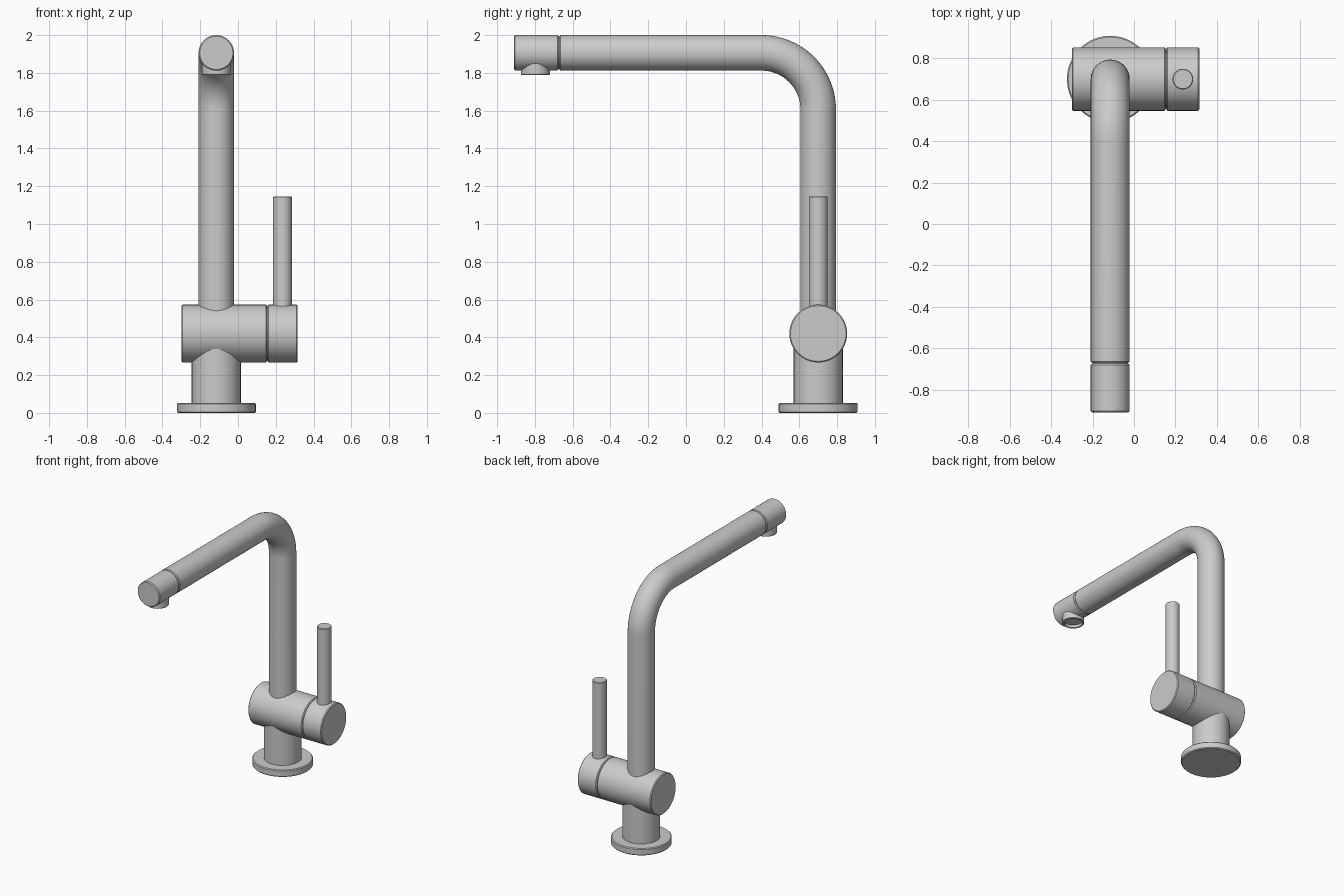
import bpy, bmesh, math
from mathutils import Vector

if "Cube" in bpy.data.objects:
    bpy.data.objects.remove(bpy.data.objects["Cube"])

CX, CY = -0.115, 0.70          # main vertical axis of the tap
BODY_Z = 0.42                  # axis height of the valve body
SIDES = 64


def loft(name, rings):
    """Skin circular rings given as (centre, axis, radius) and cap both ends."""
    bm = bmesh.new()
    loops = []
    for centre, axis, radius in rings:
        axis = Vector(axis).normalized()
        u = Vector((0, 1, 0)) if abs(axis.x) > 0.9 else Vector((1, 0, 0))
        v = axis.cross(u)
        angles = [2 * math.pi * i / SIDES for i in range(SIDES)]
        loops.append([bm.verts.new(Vector(centre) + radius * (u * math.cos(a) + v * math.sin(a)))
                      for a in angles])
    for a, b in zip(loops, loops[1:]):
        for i in range(SIDES):
            j = (i + 1) % SIDES
            bm.faces.new((a[i], a[j], b[j], b[i]))
    bm.faces.new(loops[0][::-1])
    bm.faces.new(loops[-1])
    bmesh.ops.recalc_face_normals(bm, faces=bm.faces)
    mesh = bpy.data.meshes.new(name)
    bm.to_mesh(mesh)
    bm.free()
    obj = bpy.data.objects.new(name, mesh)
    bpy.context.collection.objects.link(obj)
    bpy.ops.object.select_all(action='DESELECT')
    obj.select_set(True)
    bpy.context.view_layer.objects.active = obj
    bpy.ops.object.shade_smooth_by_angle(angle=math.radians(35))
    return obj


def turned(name, start, axis, profile):
    """Turned part: profile is (distance along axis, radius)."""
    start, axis = Vector(start), Vector(axis)
    return loft(name, [(start + axis * t, axis, r) for t, r in profile])


def rod(name, start, axis, length, radius, bevel=0.006):
    """Cylinder with small chamfered rims."""
    return turned(name, start, axis, [(0, radius - bevel), (bevel, radius),
                                      (length - bevel, radius), (length, radius - bevel)])


X, Y, Z = (1, 0, 0), (0, 1, 0), (0, 0, 1)

# Base flange and neck
rod("base_flange", (CX, CY, 0), Z, 0.053, 0.209)
rod("neck", (CX, CY, 0.04), Z, 0.38, 0.13)

# Horizontal valve body, turning cap and the recessed joint between them
rod("valve_body", (-0.30, CY, BODY_Z), X, 0.453, 0.153)
rod("handle_cap", (0.156, CY, BODY_Z), X, 0.16, 0.153)
rod("valve_joint", (0.10, CY, BODY_Z), X, 0.10, 0.143)

# Lever
rod("lever", (0.236, CY, BODY_Z), Z, 0.726, 0.05, 0.004)

# Spout pipe: riser, quarter bend, horizontal run
R, SPOUT_Z, BEND = 0.094, 1.906, 0.30
path = [((CX, CY, BODY_Z), Z, R)]
for i in range(25):
    a = math.radians(90 * i / 24)
    path.append(((CX, CY - BEND + BEND * math.cos(a), SPOUT_Z - BEND + BEND * math.sin(a)),
                 (0, -math.sin(a), math.cos(a)), R))
path += [((CX, -0.664, SPOUT_Z), (0, -1, 0), R), ((CX, -0.67, SPOUT_Z), (0, -1, 0), R - 0.006)]
loft("spout_pipe", path)

# Spout tip and its recessed joint
rod("spout_tip", (CX, -0.91, SPOUT_Z), Y, 0.235, R)
rod("spout_joint", (CX, -0.72, SPOUT_Z), Y, 0.10, R - 0.008)

# Outlet nozzle with recessed opening
turned("outlet_nozzle", (CX, -0.797, 1.906), (0, 0, -1),
       [(0, 0.076), (0.115, 0.076), (0.118, 0.073), (0.118, 0.062), (0.098, 0.060)])
